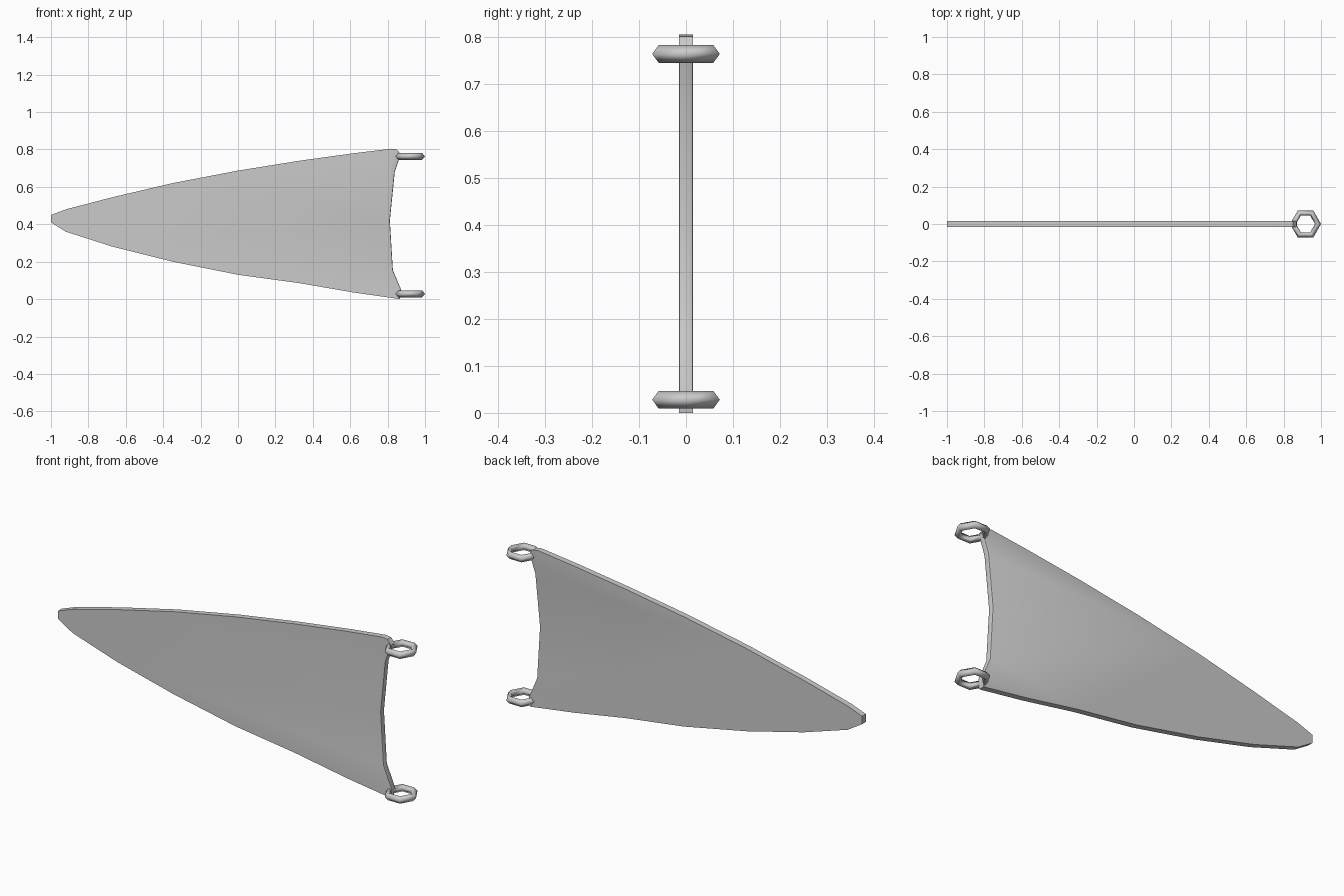
import bpy
import bmesh
from math import cos, sin, pi, radians

cube = bpy.data.objects.get("Cube")
if cube:
    bpy.data.objects.remove(cube, do_unlink=True)

grey = bpy.data.materials.new("plain grey")
grey.use_nodes = True
colour = (0.6, 0.6, 0.6, 1)
grey.diffuse_color = colour
grey.node_tree.nodes["Principled BSDF"].inputs["Base Color"].default_value = colour


def finish(name, bm, angle):
    """Turn a bmesh into a shaded object."""
    bmesh.ops.recalc_face_normals(bm, faces=bm.faces)
    mesh = bpy.data.meshes.new(name)
    bm.to_mesh(mesh)
    bm.free()
    mesh.materials.append(grey)
    obj = bpy.data.objects.new(name, mesh)
    bpy.context.collection.objects.link(obj)
    bpy.ops.object.select_all(action="DESELECT")
    obj.select_set(True)
    bpy.context.view_layer.objects.active = obj
    bpy.ops.object.shade_smooth_by_angle(angle=radians(angle))
    return obj


# Tapering flat panel with a hollowed rear edge and two corner tabs
HALF_THICK = 0.015
upper_edge = [(-1, 0.45), (-0.92, 0.48), (-0.67, 0.545), (-0.35, 0.62), (0, 0.687),
              (0.33, 0.74), (0.62, 0.78), (0.82, 0.804), (0.85, 0.80)]
rear_edge = [(0.87, 0.775), (0.838, 0.68), (0.812, 0.42), (0.828, 0.155), (0.872, 0.05)]
lower_edge = [(0.865, 0), (0.62, 0.035), (0.33, 0.085), (0, 0.13), (-0.35, 0.20),
              (-0.67, 0.28), (-0.92, 0.36), (-1, 0.41)]

bm = bmesh.new()
outline = [bm.verts.new((x, -HALF_THICK, z)) for x, z in upper_edge + rear_edge + lower_edge]
face = bm.faces.new(outline)
extruded = bmesh.ops.extrude_face_region(bm, geom=[face])["geom"]
moved = [v for v in extruded if isinstance(v, bmesh.types.BMVert)]
bmesh.ops.translate(bm, verts=moved, vec=(0, 2 * HALF_THICK, 0))
# Soften the long edges of the rear rim
rim = [e for e in bm.edges
       if abs(e.verts[0].co.y - e.verts[1].co.y) < 0.001
       and all(v.co.x > 0.8 and 0.04 < v.co.z < 0.78 for v in e.verts)]
bmesh.ops.bevel(bm, geom=rim, offset=0.005, segments=2, profile=0.5, affect="EDGES")
finish("panel", bm, 40)


# Six-cornered rings hooked through the tabs
def ring(name, z, corners=6, radius=0.067, half_width=0.016, half_height=0.019, sides=4):
    bm = bmesh.new()
    loops = []
    for i in range(corners):
        a = 2 * pi * i / corners
        loop = []
        for j in range(sides):
            b = 2 * pi * j / sides
            r = radius + half_width * cos(b)
            loop.append(bm.verts.new((0.917 + r * cos(a), r * sin(a), z + half_height * sin(b))))
        loops.append(loop)
    for i in range(corners):
        here, after = loops[i], loops[(i + 1) % corners]
        for j in range(sides):
            k = (j + 1) % sides
            bm.faces.new((here[j], after[j], after[k], here[k]))
    finish(name, bm, 110)


ring("upper_ring", 0.763)
ring("lower_ring", 0.028)
